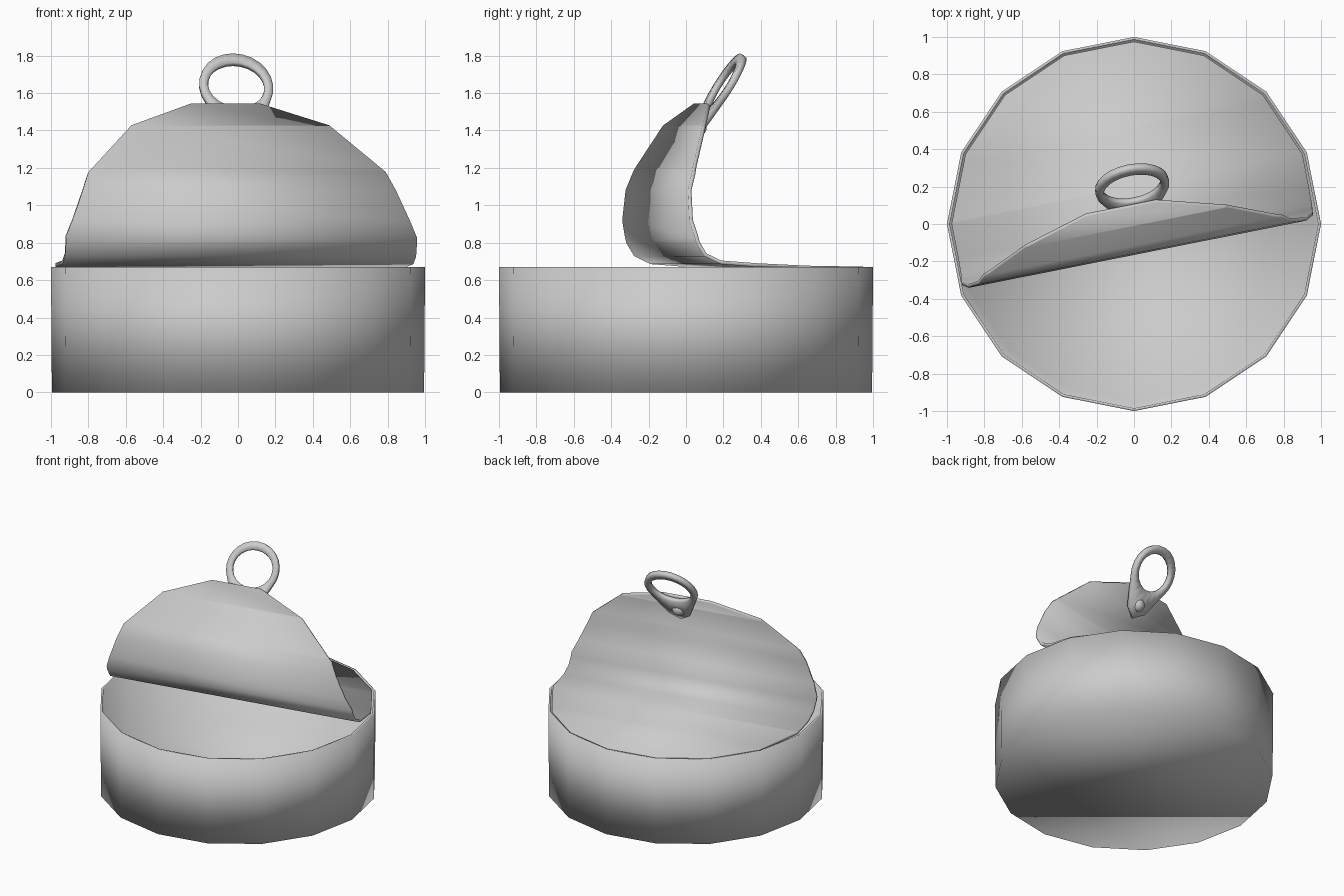
import bpy, bmesh, math
from mathutils import Vector, Matrix

if "Cube" in bpy.data.objects:
    bpy.data.objects.remove(bpy.data.objects["Cube"])

YAW = math.radians(11.25)          # the fold line is turned by half a side
U = Vector((math.cos(YAW), math.sin(YAW), 0))
V = Vector((-math.sin(YAW), math.cos(YAW), 0))
Z = Vector((0, 0, 1))


def finish(bm, name, thickness=0):
    bmesh.ops.recalc_face_normals(bm, faces=bm.faces)
    for f in bm.faces:
        f.smooth = True
    me = bpy.data.meshes.new(name)
    bm.to_mesh(me)
    bm.free()
    ob = bpy.data.objects.new(name, me)
    bpy.context.collection.objects.link(ob)
    if thickness:
        mod = ob.modifiers.new("thickness", 'SOLIDIFY')
        mod.thickness = thickness
        mod.offset = 0
    return ob


def ring(bm, r, z, n=16):
    return [bm.verts.new((r * math.cos(2 * math.pi * i / n),
                          r * math.sin(2 * math.pi * i / n), z)) for i in range(n)]


def bridge(bm, a, b):
    n = len(a)
    for i in range(n):
        bm.faces.new((a[i], a[(i + 1) % n], b[(i + 1) % n], b[i]))


# can body: 16 sides, thin wall, closed floor
bm = bmesh.new()
rings = [ring(bm, r, z) for r, z in ((0.995, 0), (1, 0.67), (0.985, 0.67), (0.95, 0.03))]
for a, b in zip(rings, rings[1:]):
    bridge(bm, a, b)
bm.faces.new(rings[0])
bm.faces.new(rings[-1])
finish(bm, "can_body")

# peeled lid: flat disc sliced across, then rolled along a profile (s, depth, height)
PROFILE = [(1.0, 1.0, 0.66), (0.5, 0.5, 0.667), (0.2, 0.2, 0.68), (0.0, 0.0, 0.695),
           (-0.09, -0.085, 0.735), (-0.16, -0.125, 0.80), (-0.28, -0.155, 0.92),
           (-0.44, -0.15, 1.08), (-0.57, -0.11, 1.20), (-0.81, -0.01, 1.42),
           (-0.96, 0.09, 1.54), (-1.1, 0.19, 1.65)]


def roll(s):
    for (s0, q0, z0), (s1, q1, z1) in zip(PROFILE, PROFILE[1:]):
        if s >= s1:
            t = (s0 - s) / (s0 - s1)
            return q0 + t * (q1 - q0), z0 + t * (z1 - z0)


bm = bmesh.new()
R = 0.975
bm.faces.new([bm.verts.new((R * math.cos(math.pi * (i + 0.5) / 8),
                            R * math.sin(math.pi * (i + 0.5) / 8), 0)) for i in range(16)])
for s, _, _ in PROFILE[1:-2]:
    bmesh.ops.bisect_plane(bm, geom=bm.verts[:] + bm.edges[:] + bm.faces[:],
                           plane_co=(0, s, 0), plane_no=(0, 1, 0))
for v in bm.verts:
    q, z = roll(v.co.y)
    v.co = U * v.co.x + V * q + Z * z
    v.co.x -= 0.06 * max(0, z - 0.68)
finish(bm, "peeled_lid", 0.02)

# pull tab: plate tapering from a ring to a rounded end
D = (V * 0.53 + Z * 0.85).normalized()
N = U.cross(D)
frame = Matrix((U, D, N)).transposed().to_4x4()
frame.translation = Vector((-0.01, 0.2, 1.635))
BIG, SMALL, DROP = 0.2, 0.085, 0.28


def tab_point(ang):
    # distance from ring centre to the outline of the two-circle teardrop
    d = Vector((math.cos(ang), math.sin(ang)))
    k = math.asin((BIG - SMALL) / DROP)
    nx, ny = math.cos(k), -math.sin(k)
    side = abs(d.x) * nx + d.y * ny
    r = BIG
    if d.y < 0:
        tangent = BIG / side if side > 1e-6 else 9
        disc = SMALL ** 2 - (DROP * d.x) ** 2
        cap = -DROP * d.y + math.sqrt(disc) if disc > 0 else 0
        if math.atan2(d.y, abs(d.x)) < -k:
            y_end = -DROP + SMALL * ny
            r = tangent if tangent * d.y > y_end else max(cap, BIG)
    return d * r


bm = bmesh.new()
n = 24
loops = []
for lift, grow in ((0.0, 1.0), (0.018, 0.96), (0.018, 0.0), (0.0, -0.03),
                   (-0.018, 0.0), (-0.018, 0.96)):
    loop = []
    for i in range(n):
        ang = 2 * math.pi * i / n
        p = tab_point(ang)
        hole = Vector((math.cos(ang) * 0.157, math.sin(ang) * 0.14))
        p = hole.lerp(p, grow) if grow > 0 else hole * (1 + grow)
        loop.append(bm.verts.new((p.x, p.y, lift)))
    loops.append(loop)
for a, b in zip(loops, loops[1:] + loops[:1]):
    bridge(bm, a, b)
bm.transform(frame)
finish(bm, "pull_tab")

# rivet holding the tab to the lid
bm = bmesh.new()
bmesh.ops.create_uvsphere(bm, u_segments=12, v_segments=8, radius=0.05)
bm.transform(frame @ Matrix.Translation((0, -DROP + 0.02, 0)) @ Matrix.Diagonal((1, 1, 0.9, 1)))
finish(bm, "rivet")
